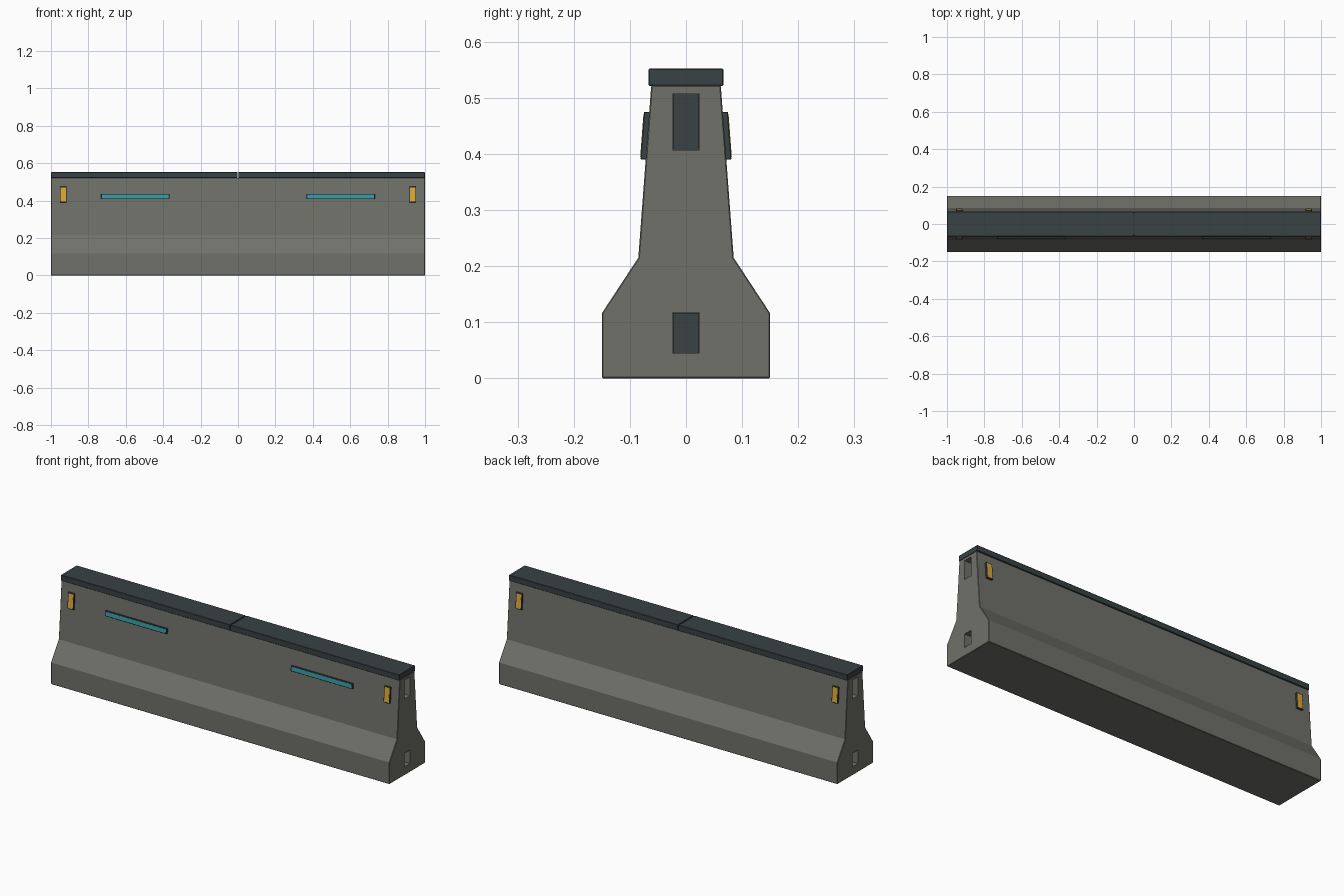
import bpy, bmesh, math
from mathutils import Matrix

if "Cube" in bpy.data.objects:
    bpy.data.objects.remove(bpy.data.objects["Cube"])


def material(name, rgb):
    m = bpy.data.materials.new(name)
    m.diffuse_color = (*rgb, 1)
    m.use_nodes = True
    m.node_tree.nodes["Principled BSDF"].inputs["Base Color"].default_value = m.diffuse_color
    return m


CONCRETE = material("concrete grey", (0.16, 0.165, 0.143))
DARK = material("dark slate", (0.04, 0.054, 0.057))
AMBER = material("amber", (0.70, 0.40, 0.04))
CYAN = material("teal", (0.04, 0.32, 0.37))


def add_object(name, bm, mat):
    bmesh.ops.recalc_face_normals(bm, faces=bm.faces[:])
    me = bpy.data.meshes.new(name)
    bm.to_mesh(me)
    bm.free()
    me.materials.append(mat)
    ob = bpy.data.objects.new(name, me)
    bpy.context.collection.objects.link(ob)
    return ob


def box(name, centre, size, mat, bevel=0.0, tilt=0.0):
    bm = bmesh.new()
    bmesh.ops.create_cube(bm, size=1, matrix=Matrix.Diagonal((*size, 1)))
    if bevel:
        bmesh.ops.bevel(bm, geom=bm.edges[:], offset=bevel, segments=1, affect='EDGES')
    bm.transform(Matrix.Translation(centre) @ Matrix.Rotation(tilt, 4, 'X'))
    return add_object(name, bm, mat)


# Concrete body: stepped profile extruded along x
half = [(0.15, 0), (0.15, 0.116), (0.085, 0.215), (0.062, 0.522)]
profile = half + [(-y, z) for y, z in reversed(half)]
bm = bmesh.new()
face = bm.faces.new([bm.verts.new((-1, y, z)) for y, z in profile])
ext = bmesh.ops.extrude_face_region(bm, geom=[face])
bmesh.ops.translate(bm, vec=(2, 0, 0),
                    verts=[v for v in ext["geom"] if isinstance(v, bmesh.types.BMVert)])
body = add_object("barrier_body", bm, CONCRETE)
bev = body.modifiers.new("soft edges", 'BEVEL')
bev.width = 0.002
bev.segments = 1
bev.limit_method = 'ANGLE'
bev.angle_limit = math.radians(60)

# Connector pockets in both ends, with dark backs
DEPTH = 0.06
for side, label in ((-1, "left"), (1, "right")):
    for part, z0, z1 in (("upper", 0.407, 0.507), ("lower", 0.045, 0.117)):
        zc, h = (z0 + z1) / 2, z1 - z0
        cutter = box(f"{part}_{label}_pocket_cutter", (side, 0, zc),
                     (DEPTH * 2, 0.048, h), CONCRETE)
        cutter.hide_render = True
        cutter.hide_viewport = True
        cutter.display_type = 'WIRE'
        mod = body.modifiers.new("pocket", 'BOOLEAN')
        mod.operation = 'DIFFERENCE'
        mod.solver = 'EXACT'
        mod.object = cutter
        box(f"{part}_{label}_pocket_back", (side * (1 - DEPTH), 0, zc),
            (0.008, 0.047, h - 0.001), DARK)

# Bake the pockets and remove the cutters
dg = bpy.context.evaluated_depsgraph_get()
baked = bpy.data.meshes.new_from_object(body.evaluated_get(dg))
body.modifiers.clear()
body.data = baked
for ob in list(bpy.data.objects):
    if ob.name.endswith("cutter"):
        bpy.data.objects.remove(ob)

# Top cap in two halves with a fine joint
for side, label in ((-1, "left"), (1, "right")):
    box(f"top_cap_{label}", (side * 0.501, 0, 0.5365), (0.998, 0.134, 0.031), DARK, 0.002)

# Plates on the sloping walls: dark housing with a coloured face
SLOPE = (0.085 - 0.062) / (0.522 - 0.215)
ANGLE = math.atan(SLOPE)


def wall_plate(name, x, z, w, h, face_w, face_h, side, mat):
    wall = 0.062 + SLOPE * (0.522 - z)
    tilt = -side * -ANGLE
    for part, off, thick, pw, ph, m in (("housing", 0.003, 0.012, w, h, DARK),
                                        ("face", 0.009, 0.002, face_w, face_h, mat)):
        box(f"{name}_{part}", (x, side * (wall + off), z + off * SLOPE),
            (pw, thick, ph), m, 0.001 if part == "housing" else 0, tilt)


for sx, lx in ((-1, "left"), (1, "right")):
    # Amber reflectors, front and back
    for sy, ly in ((-1, "front"), (1, "back")):
        wall_plate(f"reflector_{ly}_{lx}", sx * 0.934, 0.432, 0.036, 0.085,
                   0.029, 0.077, sy, AMBER)
    # Teal light strips, front only
    wall_plate(f"light_strip_{lx}", sx * 0.549, 0.422, 0.366, 0.028,
               0.356, 0.021, -1, CYAN)
